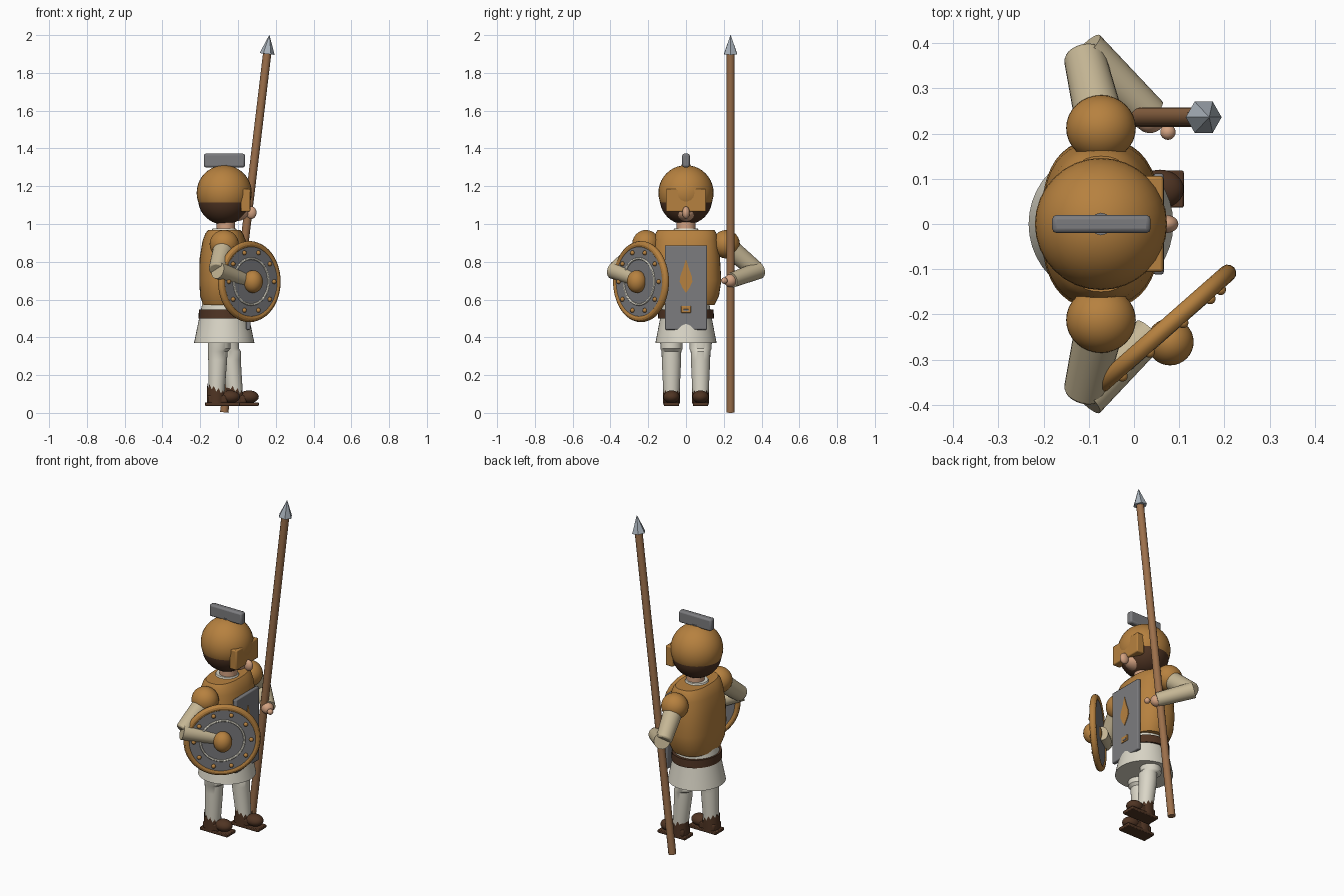
import bpy, bmesh, math
from mathutils import Vector, Matrix

if "Cube" in bpy.data.objects:
    bpy.data.objects.remove(bpy.data.objects["Cube"])


def material(name, r, g, b):
    m = bpy.data.materials.new(name)
    m.use_nodes = True
    m.diffuse_color = (r, g, b, 1)
    m.node_tree.nodes["Principled BSDF"].inputs["Base Color"].default_value = (r, g, b, 1)
    return m


BRONZE = material("bronze", .47, .22, .05)
GREY = material("iron grey", .2, .2, .21)
STEEL = material("pale steel", .4, .45, .5)
WOOD = material("wood", .33, .16, .07)
BROWN = material("dark leather", .08, .035, .017)
SKIN = material("skin", .65, .36, .22)
TAN = material("sleeve tan", .56, .47, .3)
CLOTH = material("off-white cloth", .7, .67, .57)

CX = -.073  # body axis


def finish(name, bm, mat, bevel=0, angle=35):
    bmesh.ops.recalc_face_normals(bm, faces=bm.faces)
    me = bpy.data.meshes.new(name)
    bm.to_mesh(me)
    bm.free()
    ob = bpy.data.objects.new(name, me)
    bpy.context.collection.objects.link(ob)
    me.materials.append(mat)
    if bevel:
        mod = ob.modifiers.new("soft edges", "BEVEL")
        mod.width, mod.segments = bevel, 2
    bpy.ops.object.select_all(action="DESELECT")
    ob.select_set(True)
    bpy.context.view_layer.objects.active = ob
    bpy.ops.object.shade_smooth_by_angle(angle=math.radians(angle))
    return ob


def ball(name, mat, center, size, cut=None):
    """Ellipsoid, optionally keeping only the part above height cut."""
    bm = bmesh.new()
    bmesh.ops.create_uvsphere(bm, u_segments=32, v_segments=20, radius=1)
    bmesh.ops.transform(bm, verts=bm.verts,
                        matrix=Matrix.Translation(center) @ Matrix.Diagonal((*size, 1)))
    if cut is not None:
        bmesh.ops.bisect_plane(bm, geom=bm.verts[:] + bm.edges[:] + bm.faces[:],
                               plane_co=(0, 0, cut), plane_no=(0, 0, 1), clear_inner=True)
    return finish(name, bm, mat)


def box(name, mat, low, high, bevel=.006):
    low, high = Vector(low), Vector(high)
    bm = bmesh.new()
    bmesh.ops.create_cube(bm, size=1)
    bmesh.ops.transform(bm, verts=bm.verts, matrix=Matrix.Translation((low + high) / 2)
                        @ Matrix.Diagonal((*(high - low), 1)))
    return finish(name, bm, mat, bevel)


def rod(name, mat, a, b, ra, rb, sides=24, bevel=0):
    """Tapered cylinder from point a to point b."""
    a, b = Vector(a), Vector(b)
    bm = bmesh.new()
    bmesh.ops.create_cone(bm, cap_ends=True, segments=sides, radius1=ra, radius2=rb,
                          depth=(b - a).length)
    turn = (b - a).to_track_quat("Z", "Y").to_matrix().to_4x4()
    bmesh.ops.transform(bm, verts=bm.verts, matrix=Matrix.Translation((a + b) / 2) @ turn)
    return finish(name, bm, mat, bevel)


def loft(name, mat, rings, power=2, sides=40):
    """Rings of (x, y, z, x radius, y radius), rounded-square when power > 2."""
    bm = bmesh.new()
    loops = []
    for x, y, z, rx, ry in rings:
        loop = []
        for i in range(sides):
            c, s = math.cos(i * math.tau / sides), math.sin(i * math.tau / sides)
            loop.append(bm.verts.new((x + rx * math.copysign(abs(c) ** (2 / power), c),
                                      y + ry * math.copysign(abs(s) ** (2 / power), s), z)))
        loops.append(loop)
    for p, q in zip(loops, loops[1:]):
        for i in range(sides):
            j = (i + 1) % sides
            bm.faces.new((p[i], p[j], q[j], q[i]))
    bm.faces.new(loops[0])
    bm.faces.new(loops[-1])
    return finish(name, bm, mat)


def plate(name, mat, outline, x, depth):
    """Flat outline in y and z, thickened along x."""
    bm = bmesh.new()
    face = bm.faces.new([bm.verts.new((x, y, z)) for y, z in outline])
    out = bmesh.ops.extrude_face_region(bm, geom=[face])["geom"]
    bmesh.ops.translate(bm, vec=(depth, 0, 0), verts=[v for v in out if isinstance(v, bmesh.types.BMVert)])
    return finish(name, bm, mat)


# Head and helmet
ball("hair", BROWN, (CX, 0, 1.13), (.138, .138, .133))
ball("chin", SKIN, (-.012, 0, 1.065), (.07, .055, .05))
ball("nose", SKIN, (.07, 0, 1.06), (.028, .02, .033))
ball("helmet_dome", BRONZE, (CX, 0, 1.165), (.146, .146, .146), cut=1.115)
box("helmet_visor", BRONZE, (.015, -.106, 1.065), (.065, .106, 1.185))
box("crest", GREY, (-.181, -.02, 1.3), (.037, .02, 1.372), .01)
rod("crest_peg", GREY, (CX, 0, 1.28), (CX, 0, 1.315), .025, .025, 12)
rod("neck", SKIN, (-.065, 0, .94), (-.065, 0, 1.04), .05, .05)
rod("collar", CLOTH, (CX, 0, .95), (CX, 0, .976), .075, .062)

# Torso, skirt and belt
loft("cuirass", BRONZE, [(CX, 0, .57, .112, .15), (CX, 0, .62, .128, .175), (CX, 0, .7, .132, .187),
                         (CX, 0, .82, .13, .18), (CX, 0, .91, .115, .17), (CX, 0, .95, .1, .162),
                         (CX, 0, .968, .085, .15)], power=2.5)
loft("skirt", CLOTH, [(CX, 0, .37, .16, .162), (CX, 0, .5, .133, .137), (CX, 0, .6, .112, .12)])
loft("belt", BROWN, [(CX, 0, .5, .136, .148), (CX, 0, .547, .134, .146)])
box("chest_plate", GREY, (.043, -.112, .44), (.066, .112, .887))
drop = [(0, .635), (.02, .665), (.034, .695), (.03, .725), (.015, .765), (0, .815)]
plate("chest_emblem", BRONZE, drop + [(-y, z) for y, z in drop[-2:0:-1]], .064, .006)
box("buckle", BRONZE, (.062, -.026, .53), (.07, .026, .566), .002)
box("buckle_inset", GREY, (.066, -.014, .539), (.072, .014, .549), .001)

# Arms, mirrored across the body
for side, s in (("right", -1), ("left", 1)):
    elbow = Vector((-.11, s * .372, .755))
    ball(side + "_shoulder_guard", BRONZE, (CX, s * .212, .893), (.077, .073, .075))
    rod(side + "_upper_arm", TAN, (CX, s * .215, .885), elbow, .055, .046, bevel=.008)
    rod(side + "_forearm", TAN, (-.108, s * .385, .755), (.035, s * .242, .703), .046, .04)
ball("left_hand", SKIN, (.035, .235, .7), (.034, .034, .034))
ball("left_thumb", SKIN, (.075, .203, .7), (.017, .017, .017))

# Legs and boots, the left one stepping forward
for side, y, hip, ankle in (("right", -.077, -.1, -.115), ("left", .077, -.055, -.015)):
    mid = (hip + ankle) / 2
    loft(side + "_leg", CLOTH, [(ankle, y, .08, .042, .042), (mid, y, .28, .05, .051),
                                (mid, y, .325, .052, .052), (hip, y, .34, .06, .059),
                                (hip, y, .42, .06, .06)])
    # Ragged cuff, tall at the heel
    bm = bmesh.new()
    n = 24
    rows = ([], [])
    for i in range(n):
        a = i * math.tau / n
        dx, dy = .05 * math.cos(a), .046 * math.sin(a)
        top = .125 - .022 * math.cos(a) + (.012 if i % 2 else -.012)
        for row, z in zip(rows, (.05, top)):
            row.append(bm.verts.new((ankle + dx, y + dy, z)))
    for i in range(n):
        j = (i + 1) % n
        bm.faces.new((rows[0][i], rows[0][j], rows[1][j], rows[1][i]))
    finish(side + "_boot_cuff", bm, BROWN)
    box(side + "_boot_heel", BROWN, (ankle - .045, y - .038, .05), (ankle + .06, y + .038, .095), .01)
    ball(side + "_boot_toe", BROWN, (ankle + .073, y, .085), (.052, .043, .034))
    box(side + "_sole", BROWN, (ankle - .06, y - .041, .037), (ankle + .125, y + .041, .056), .004)

# Spear
foot, head = Vector((CX, .236, .003)), Vector((.166, .236, 2))
neck = foot.lerp(head, .95)
rod("spear_shaft", WOOD, foot, neck, .022, .022, 12)
rod("spear_tip", STEEL, neck, head, .04, .001, 6)

# Shield, facing forward and to the right
centre, facing = Vector((.06, -.238, .695)), Vector((.66, -.75, 0)).normalized()
across = Vector((0, 0, 1)).cross(facing)


def on_shield(u, v, d):
    return centre + across * u + Vector((0, 0, v)) + facing * d


def ring(name, mat, radius, thick, depth):
    bpy.ops.mesh.primitive_torus_add(
        major_radius=radius, minor_radius=thick, major_segments=48, minor_segments=12,
        location=on_shield(0, 0, depth), rotation=facing.to_track_quat("Z", "Y").to_euler())
    ob = bpy.context.object
    ob.name = name
    ob.data.materials.append(mat)
    bpy.ops.object.shade_smooth_by_angle()


rod("shield_face", GREY, on_shield(0, 0, -.012), on_shield(0, 0, .014), .198, .19, 48)
ring("shield_rim", BRONZE, .196, .019, 0)
ring("shield_inner_ring", CLOTH, .122, .006, .014)
ball("shield_boss", BRONZE, on_shield(0, 0, .03), (.052, .052, .06))
for i in range(10):
    a = i * math.tau / 10
    ball("shield_stud", BRONZE, on_shield(.16 * math.cos(a), .16 * math.sin(a), .017), (.012, .012, .012))
